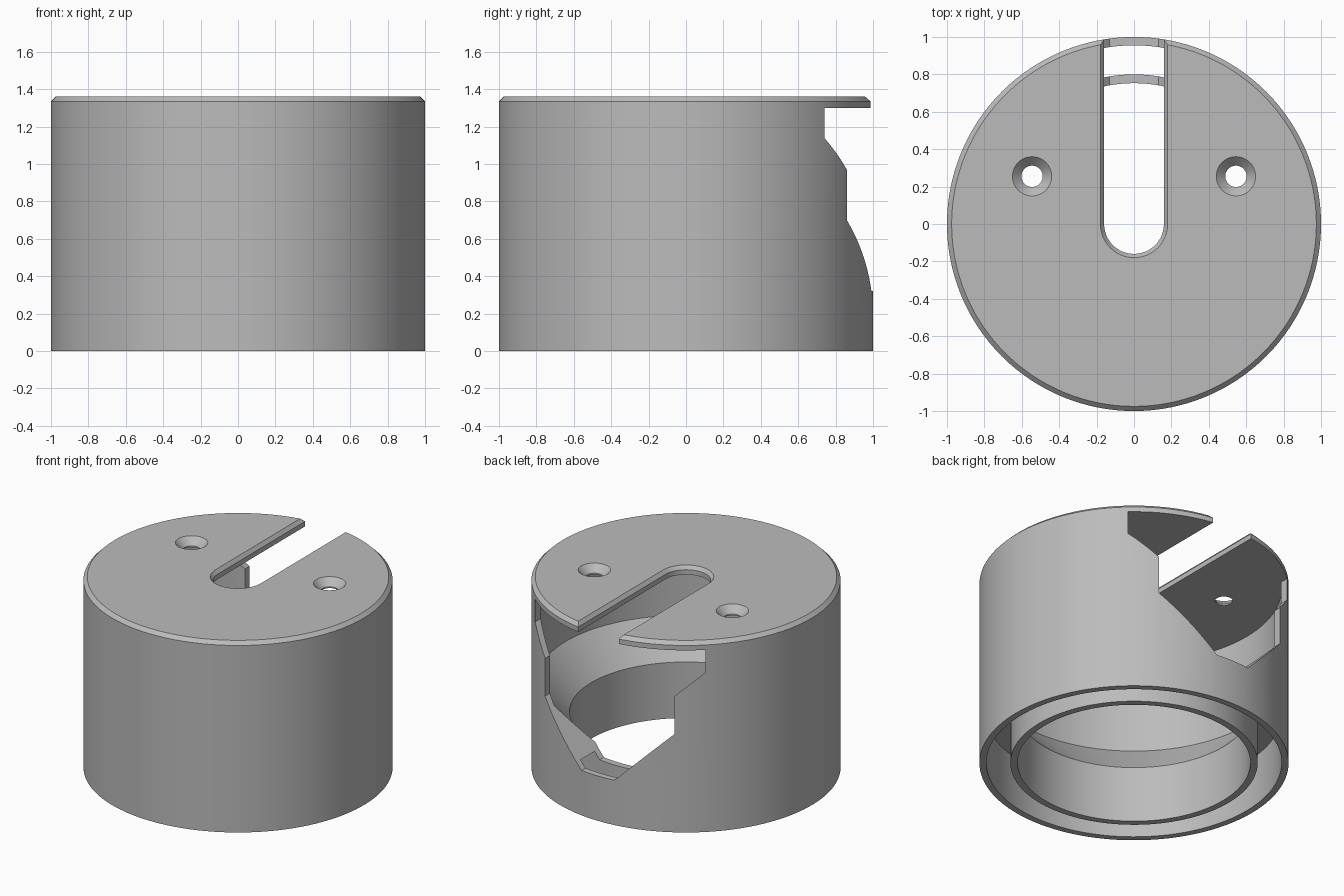
import bpy, bmesh
from math import pi, sin, cos, radians
from mathutils import Matrix

if "Cube" in bpy.data.objects:
    bpy.data.objects.remove(bpy.data.objects["Cube"], do_unlink=True)

# Plain grey material
grey = bpy.data.materials.new("plain_grey")
grey.use_nodes = True
colour = (0.5, 0.5, 0.5, 1)
grey.diffuse_color = colour
grey.node_tree.nodes["Principled BSDF"].inputs["Base Color"].default_value = colour


def make_object(name, bm):
    bmesh.ops.recalc_face_normals(bm, faces=bm.faces)
    mesh = bpy.data.meshes.new(name)
    bm.to_mesh(mesh)
    bm.free()
    mesh.materials.append(grey)
    obj = bpy.data.objects.new(name, mesh)
    bpy.context.collection.objects.link(obj)
    return obj


def lathe(name, profile, steps):
    bm = bmesh.new()
    verts = [bm.verts.new((r, 0, z)) for r, z in profile]
    edges = [bm.edges.new((a, b)) for a, b in zip(verts, verts[1:] + verts[:1])]
    bmesh.ops.spin(bm, geom=verts + edges, cent=(0, 0, 0), axis=(0, 0, 1),
                   angle=2 * pi, steps=steps)
    bmesh.ops.remove_doubles(bm, verts=bm.verts, dist=0.0001)
    # the edge on the axis encloses nothing
    bmesh.ops.delete(bm, geom=[e for e in bm.edges if not e.link_faces], context='EDGES')
    return make_object(name, bm)


def loft(name, loops):
    """Closed solid through a stack of matching outlines."""
    bm = bmesh.new()
    rings = [[bm.verts.new(p) for p in loop] for loop in loops]
    for low, high in zip(rings, rings[1:]):
        for i in range(len(low)):
            j = (i + 1) % len(low)
            bm.faces.new((low[i], low[j], high[j], high[i]))
    bm.faces.new(rings[0])
    bm.faces.new(rings[-1])
    return make_object(name, bm)


def circle(x, y, z, r, n=40):
    return [(x + r * cos(2 * pi * i / n), y + r * sin(2 * pi * i / n), z) for i in range(n)]


def stadium(hw, z, n=24):
    arc = [(hw * cos(pi + pi * i / n), hw * sin(pi + pi * i / n), z) for i in range(n + 1)]
    return arc + [(hw, 1.2, z), (-hw, 1.2, z)]


# Round housing: outer wall, top plate, funnel ledge and inner ring in one profile
housing = lathe("housing", [
    (1, 0), (1, 1.335), (0.975, 1.36), (0, 1.36), (0, 1.3), (0.955, 1.3),
    (0.955, 0.64), (0.753, 0.40), (0.753, 0), (0.80, 0), (0.80, 0.365),
    (0.955, 0.365), (0.955, 0)], 128)

# Rear window through wall, ledge and ring
half = [(0.13, 0.32), (0.51, 0.70), (0.51, 0.97), (0.673, 1.14), (0.673, 1.3)]
outline = half + [(-x, z) for x, z in reversed(half)]
cutters = [loft("window_cutter", [[(x, y, z) for x, z in outline] for y in (0.3, 1.2)])]

# Open slot in the top plate with a chamfered rim
cutters.append(loft("slot_cutter", [
    stadium(hw, z) for hw, z in ((0.16, 1.25), (0.16, 1.335), (0.20, 1.385))]))

# Countersunk screw holes
for side in (-1, 1):
    cutters.append(loft("screw_hole_cutter", [
        circle(side * 0.545, 0.255, z, r)
        for r, z in ((0.057, 1.25), (0.057, 1.31), (0.129, 1.385))]))

# Apply the cuts
bpy.ops.object.select_all(action='DESELECT')
bpy.context.view_layer.objects.active = housing
housing.select_set(True)
for cutter in cutters:
    cutter.hide_render = True
    mod = housing.modifiers.new("cut", 'BOOLEAN')
    mod.operation = 'DIFFERENCE'
    mod.solver = 'EXACT'
    mod.object = cutter
    bpy.ops.object.modifier_apply(modifier=mod.name)
for cutter in cutters:
    bpy.data.objects.remove(cutter, do_unlink=True)

bpy.ops.object.shade_smooth_by_angle(angle=radians(25))
